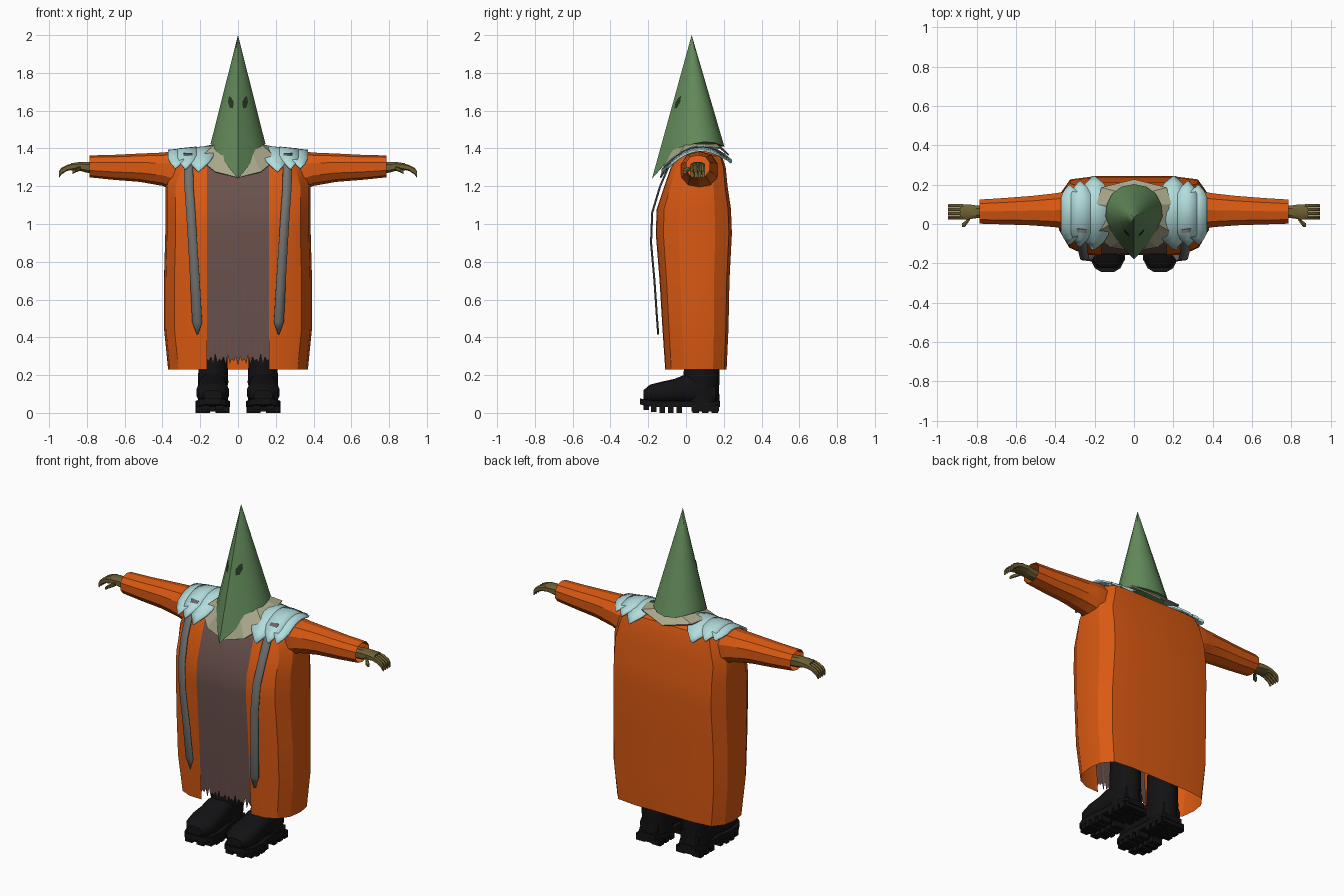
import bpy, bmesh, math
from mathutils import Vector

if "Cube" in bpy.data.objects:
    bpy.data.objects.remove(bpy.data.objects["Cube"])


def material(name, rgb):
    m = bpy.data.materials.new(name)
    m.diffuse_color = (*rgb, 1)
    m.use_nodes = True
    m.node_tree.nodes["Principled BSDF"].inputs["Base Color"].default_value = m.diffuse_color
    return m


ORANGE = material("orange cloth", (0.70, 0.10, 0.006))
GREEN = material("green hood", (0.125, 0.26, 0.105))
DARK = material("dark green", (0.02, 0.04, 0.018))
BROWN = material("brown cloth", (0.15, 0.085, 0.075))
GREY = material("grey ribbon", (0.17, 0.17, 0.165))
BLUE = material("pale blue", (0.45, 0.72, 0.72))
BEIGE = material("beige collar", (0.40, 0.39, 0.26))
OLIVE = material("olive skin", (0.16, 0.12, 0.035))
BLACK = material("black leather", (0.006, 0.006, 0.007))


def build(name, parts, mat, mirror=True, smooth=30, thick=0):
    """Join (verts, faces) parts in one object, mirrored across x = 0."""
    bm = bmesh.new()
    for verts, faces in parts:
        for s in ((1, -1) if mirror else (1,)):
            vs = [bm.verts.new((s * v[0], v[1], v[2])) for v in verts]
            for f in faces:
                bm.faces.new([vs[i] for i in (f if s > 0 else f[::-1])])
    bmesh.ops.remove_doubles(bm, verts=bm.verts, dist=0.0005)
    bmesh.ops.recalc_face_normals(bm, faces=bm.faces)
    me = bpy.data.meshes.new(name)
    bm.to_mesh(me)
    bm.free()
    me.materials.append(mat)
    ob = bpy.data.objects.new(name, me)
    bpy.context.collection.objects.link(ob)
    if thick:
        mod = ob.modifiers.new("thickness", 'SOLIDIFY')
        mod.thickness = thick
        mod.offset = 0
    if smooth:
        bpy.ops.object.select_all(action='DESELECT')
        ob.select_set(True)
        bpy.context.view_layer.objects.active = ob
        bpy.ops.object.shade_smooth_by_angle(angle=math.radians(smooth))
    return ob


def loft(rings, closed=True, caps=True):
    n = len(rings[0])
    verts = [p for r in rings for p in r]
    faces = []
    for k in range(len(rings) - 1):
        for i in range(n if closed else n - 1):
            j = (i + 1) % n
            faces.append((k * n + i, k * n + j, (k + 1) * n + j, (k + 1) * n + i))
    if closed and caps:
        faces.append(tuple(range(n))[::-1])
        faces.append(tuple(range((len(rings) - 1) * n, len(rings) * n)))
    return verts, faces


def oval(n, power=1.0):
    """Unit oval; a power below one makes it boxier."""
    out = []
    for i in range(n):
        a = 2 * math.pi * (i + 0.5) / n
        c, s = math.cos(a), math.sin(a)
        out.append((math.copysign(abs(c) ** power, c), math.copysign(abs(s) ** power, s)))
    return out


def box(x0, x1, y0, y1, z0, z1):
    return loft([[(x0, y0, z), (x1, y0, z), (x1, y1, z), (x0, y1, z)] for z in (z0, z1)])


# Robe: open at the front and below; rows are z, half width, front y, back y
ROBE = [(.23, .37, -.11, .215), (.45, .392, -.125, .225), (.70, .392, -.14, .23),
        (.95, .385, -.16, .243), (1.08, .385, -.155, .238), (1.20, .385, -.115, .22),
        (1.30, .36, -.08, .21), (1.36, .34, -.04, .19), (1.395, .30, .03, .14)]
rings = []
for z, w, f, b in ROBE:
    d = b - f
    rings.append([(.165, f, z), (.25, f + .01 * d, z), (w - .055, f + .10 * d, z),
                  (w - .01, f + .30 * d, z), (w, f + .55 * d, z), (w - .012, b - .22 * d, z),
                  (w - .06, b - .04 * d, z), (.2, b, z), (0, b, z)])
rings.append([(x * .5, .08, 1.4) for x, y, z in rings[-1]])
build("robe", [loft(rings, closed=False)], ORANGE, smooth=20)

# Front panel with a ragged hem, set in the opening of the robe
cols = 16
rings = []
for k, (z, w, f, b) in enumerate(ROBE[:-1]):
    row = []
    for i in range(cols + 1):
        u = i / cols
        zz = z if k else (.25 + .035 * (i % 2) + .012 * (i % 3))
        row.append((.175 * u, f + (.002 if k else .004) + .004 * u, zz))
    rings.append(row)
build("front_panel", [loft(rings, closed=False)], BROWN, smooth=20)

# Sleeves, open at the cuff: x, y centre, z centre, y radius, z radius
SLEEVE = [(.29, .07, 1.275, .09, .10), (.34, .07, 1.28, .10, .105), (.40, .07, 1.29, .09, .088),
          (.52, .068, 1.298, .078, .075), (.66, .065, 1.30, .07, .066), (.785, .063, 1.305, .064, .058)]
build("sleeve", [loft([[(x, cy + c * ry, cz + s * rz) for c, s in oval(10, .85)]
                       for x, cy, cz, ry, rz in SLEEVE], caps=False)], ORANGE, smooth=25)

# Hands: palm, four drooping fingers and a thumb
def limb(path, n=8):
    return loft([[(x, y + c * ry, z + s * rz) for c, s in oval(n, .7)] for x, y, z, ry, rz in path])


parts = [limb([(.74, .062, 1.295, .032, .03), (.80, .062, 1.30, .034, .03), (.84, .062, 1.305, .04, .024),
               (.885, .062, 1.303, .04, .02)])]
for i in range(4):
    y = .032 + .02 * i
    parts.append(limb([(.87, y, 1.305, .010, .017), (.905, y, 1.297, .010, .016),
                       (.935, y, 1.28, .010, .018), (.947, y, 1.262, .009, .018)], 6))
parts.append(limb([(.835, .03, 1.295, .012, .012), (.86, .0, 1.285, .016, .012), (.875, -.006, 1.275, .010, .010)], 6))
build("hand", parts, OLIVE)

# Hood: straight pointed cone with a slanted hem and a sharp front ridge
TIP = Vector((0, .03, 2.0))
HEM = [Vector(p) for p in ((0, -.18, 1.24), (.045, -.132, 1.295), (.09, -.08, 1.355), (.125, -.02, 1.40),
                           (.145, .04, 1.425), (.138, .10, 1.435), (.11, .155, 1.43),
                           (.06, .19, 1.415), (0, .203, 1.41))]
hood = loft([[TIP.lerp(p, t) for p in HEM] for t in (.004, .25, .5, .75, 1)], closed=False)
build("hood", [hood], GREEN, smooth=40)
under = loft([HEM, [Vector((p.x * .3, .03 + (p.y - .03) * .3, 1.42)) for p in HEM]], closed=False)
build("hood_lining", [under], GREEN)


# Eyes: thin dark plates lying on the hood
def on_hood(u, t):
    i = int(u)
    p = TIP.lerp(HEM[i].lerp(HEM[i + 1], u - i), t)
    return p + Vector((.7, -.7, 0)) * .003


eye = [on_hood(u, t) for u, t in ((.9, .50), (1.5, .49), (2.0, .50), (2.1, .55), (1.6, .575), (1.0, .55))]
build("eye", [(eye, [tuple(range(6))])], DARK, smooth=0)

# Collar around the neck
inner = [(0, -.09, 1.38), (.06, -.07, 1.40), (.12, 0, 1.42), (.12, .1, 1.42), (.08, .16, 1.42), (0, .18, 1.41)]
outer = [(0, -.135, 1.245), (.12, -.115, 1.275), (.205, -.05, 1.345), (.19, .10, 1.405),
         (.165, .185, 1.40), (0, .225, 1.365)]
build("collar", [loft([inner, outer], closed=False)], BEIGE, smooth=0, thick=.008)

# Shoulder pads: three overlapping arched layers with pointed ends
parts = []
for x0, x1, y0, y1, top in ((.13, .265, -.125, .24, 1.412), (.22, .32, -.11, .215, 1.405),
                            (.275, .37, -.10, .195, 1.398)):
    rows = []
    for i in range(11):
        u = i / 10
        y = y0 + (y1 - y0) * u
        pinch = (.12, .7, 1)[min(i, 10 - i, 2)]
        mid = x0 + (x1 - x0) * .55
        rows.append([(mid + (x - mid) * pinch, y,
                      top - .095 * ((y - .08) / .18) ** 2 - .10 * (x - x0))
                     for x in (x0, mid, x1)])
    parts.append(loft(rows, closed=False))
build("shoulder_pad", parts, BLUE, smooth=20, thick=.01)

# Hanging ribbons with pointed ends: x, y, z, half width
RIBBON = [(.265, -.03, 1.375, .024), (.262, -.09, 1.315, .024), (.26, -.14, 1.20, .024),
          (.25, -.182, 1.06, .024), (.24, -.188, .90, .024), (.228, -.17, .70, .025),
          (.216, -.155, .48, .026), (.215, -.15, .415, .003)]
build("ribbon", [loft([[(x - w, y, z), (x + w, y + .006, z)] for x, y, z, w in RIBBON], closed=False)],
      GREY, smooth=20, thick=.005)

# Boot shafts: z, y centre, x radius, y radius
SHAFT = [(.06, .085, .082, .092), (.14, .085, .078, .09), (.16, .083, .083, .095),
         (.22, .083, .080, .095), (.36, .083, .078, .09)]
shaft = loft([[(.132 + c * rx, cy + s * ry, z) for c, s in oval(14)] for z, cy, rx, ry in SHAFT])
# Boot feet: y, half width, bottom z, top z
FOOT = [(.16, .06, .05, .15), (.08, .078, .05, .20), (.0, .078, .05, .205), (-.06, .082, .05, .18),
        (-.13, .088, .05, .165), (-.19, .078, .055, .15), (-.225, .05, .065, .12)]
foot = loft([[(.134 + c * w, y, (a + b) / 2 + s * (b - a) / 2) for c, s in oval(14, .75)]
             for y, w, a, b in FOOT])
build("boot", [shaft, foot], BLACK, smooth=40)

# Soles with a heel, tread blocks and a raised toe
SOLE = [(.18, .055, .03), (.13, .082, .03), (.04, .08, .03), (-.02, .08, .032), (-.10, .092, .03),
        (-.18, .088, .032), (-.225, .065, .04), (-.243, .035, .045)]
sole = loft([[(.134 - w, y, z), (.134 + w, y, z), (.134 + w, y, z + .032), (.134 - w, y, z + .032)]
             for y, w, z in SOLE])
parts = [sole, box(.06, .208, .03, .175, .008, .04)]
for y in (.035, .085, .135):
    parts += [box(.053, .11, y, y + .035, 0, .04), (box(.158, .215, y, y + .035, 0, .04))]
for i, y in enumerate((-.05, -.095, -.14, -.185, -.225)):
    lift = (0, 0, 0, .006, .016)[i]
    inset = (.008, 0, 0, .005, .03)[i]
    parts += [box(.044 + inset, .12, y, y + .03, lift, .04), box(.148, .224 - inset, y, y + .03, lift, .04)]
build("sole", parts, BLACK, smooth=0)
